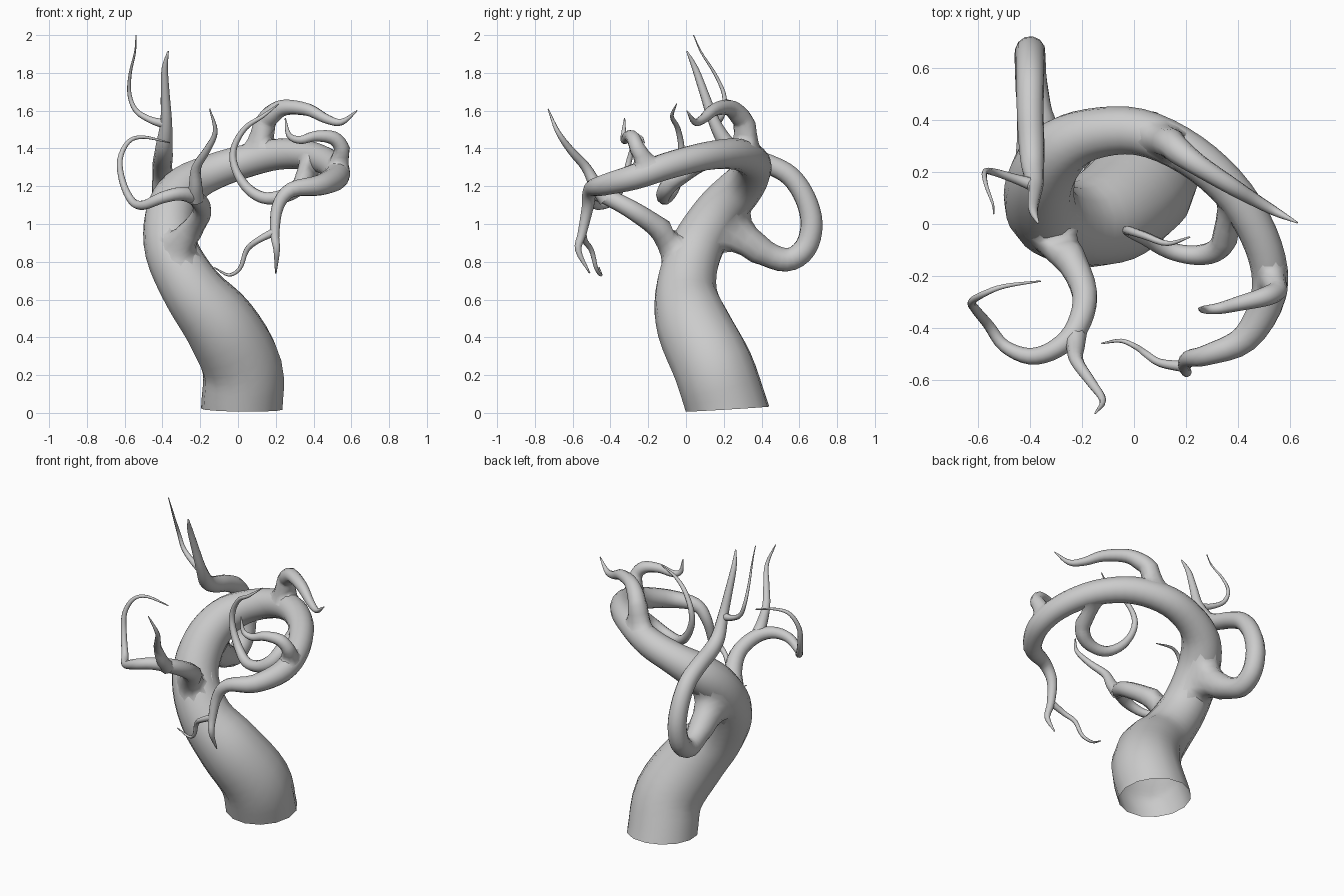
import bpy, bmesh, math
from mathutils import Vector
from mathutils.bvhtree import BVHTree

STEPS = 4


def spline(pts):
    """Catmull-Rom through (x, y, z, radius) points."""
    p = [Vector(q) for q in pts]
    p = [2 * p[0] - p[1]] + p + [2 * p[-1] - p[-2]]
    out = []
    for i in range(1, len(p) - 2):
        a, b, c, d = p[i - 1:i + 3]
        for s in range(STEPS):
            t = s / STEPS
            out.append(0.5 * (2 * b + (c - a) * t + (2 * a - 5 * b + 4 * c - d) * t * t
                              + (3 * b - a - 3 * c + d) * t ** 3))
    return out + [p[-2]]


def limb(name, pts, sides=10, flat_base=False, parent=None):
    """Tapering tube along a path; with a parent, its root is filleted onto that surface."""
    path = spline(pts)
    pos = [q.to_3d() for q in path]
    bm = bmesh.new()
    rings, u = [], None
    for i, c in enumerate(pos):
        tan = (pos[min(i + 1, len(pos) - 1)] - pos[max(i - 1, 0)]).normalized()
        if u is None:
            u = tan.orthogonal()
        u = (u - tan * u.dot(tan)).normalized()
        w = tan.cross(u)
        ring = []
        for k in range(sides):
            a = 2 * math.pi * k / sides
            co = c + (u * math.cos(a) + w * math.sin(a)) * max(path[i][3], 0.003)
            if flat_base and i < 3:
                # ease the lowest rings to a nearly level cut
                goal = c.z + (co.z - c.z) * (0.2 + 0.27 * i)
                co += tan * (goal - co.z) / tan.z
            ring.append(bm.verts.new(co))
        rings.append(ring)
    if parent:
        # concave fillet from the parent surface up to the second path point
        shrink = path[STEPS][3] / path[0][3]
        for k in range(sides):
            rim = rings[0][k].co.copy()
            p0 = parent.find_nearest(rim)[0]
            p1 = parent.find_nearest(pos[0].lerp(rim, shrink))[0]
            p2 = rings[STEPS][k].co
            for i in range(STEPS):
                t = i / STEPS
                rings[i][k].co = p0 * (1 - t) ** 2 + p1 * 2 * t * (1 - t) + p2 * t * t
    for r, s in zip(rings, rings[1:]):
        for k in range(sides):
            n = (k + 1) % sides
            bm.faces.new((r[k], r[n], s[n], s[k]))
    bm.faces.new(rings[-1])
    for f in bm.faces:
        f.smooth = True
    tree = BVHTree.FromBMesh(bm)
    me = bpy.data.meshes.new(name)
    bm.to_mesh(me)
    bm.free()
    ob = bpy.data.objects.new(name, me)
    bpy.context.collection.objects.link(ob)
    return tree


# Trunk: open at the base, curling over into the big arch and its drooping end
trunk = limb("trunk", [
    (.02, .22, .02, .216), (.022, .145, .24, .213), (-.09, .042, .46, .198),
    (-.24, .0, .65, .163), (-.35, .05, .86, .143), (-.36, .165, 1.05, .132),
    (-.295, .28, 1.18, .12), (-.17, .345, 1.26, .1), (.02, .355, 1.327, .09),
    (.22, .265, 1.37, .083), (.39, .11, 1.36, .076), (.5, -.09, 1.31, .072),
    (.52, -.27, 1.25, .068), (.43, -.44, 1.205, .055), (.28, -.505, 1.18, .04),
    (.21, -.52, 1.09, .032), (.195, -.55, .95, .024), (.205, -.57, .86, .017),
    (.2, -.51, .74, .004)], sides=14, flat_base=True)
limb("drooping_twig", [
    (.195, -.55, .96, .022), (.1, -.535, .91, .016), (.045, -.5, .86, .014),
    (.01, -.475, .765, .011), (-.05, -.45, .73, .008), (-.125, -.46, .77, .003)], sides=8)

# Back loop, rising to two tall tips
limb("back_loop", [
    (-.36, .23, .98, .17), (-.375, .385, .865, .078),
    (-.395, .53, .81, .064), (-.4, .63, .87, .061), (-.4, .665, 1.0, .059),
    (-.4, .63, 1.14, .056), (-.4, .55, 1.255, .054), (-.4, .43, 1.32, .052),
    (-.395, .31, 1.36, .05), (-.39, .22, 1.42, .044), (-.38, .15, 1.54, .031),
    (-.385, .1, 1.68, .024), (-.388, .05, 1.82, .017), (-.37, .005, 1.915, .004)],
    sides=12, parent=trunk)
limb("back_twig", [
    (-.385, .15, 1.53, .026), (-.46, .175, 1.55, .018), (-.54, .2, 1.6, .014),
    (-.575, .2, 1.69, .011), (-.57, .15, 1.8, .008), (-.545, .08, 1.91, .005),
    (-.54, .04, 2.0, .002)], sides=8)

# Branch rising from the top of the arch
limb("top_branch", [
    (.11, .32, 1.41, .11), (.14, .31, 1.525, .06), (.18, .275, 1.58, .052),
    (.25, .225, 1.617, .042), (.37, .15, 1.605, .034), (.47, .09, 1.555, .025),
    (.55, .045, 1.54, .017), (.63, .005, 1.6, .003)], parent=trunk)

# Curl hanging under the arch
limb("inner_curl", [
    (.375, .065, 1.315, .085), (.35, -.055, 1.24, .05), (.31, -.105, 1.185, .044),
    (.23, -.12, 1.145, .037), (.13, -.1, 1.14, .032), (.04, -.055, 1.2, .026),
    (-.02, -.03, 1.31, .02), (-.02, -.025, 1.41, .017), (.04, -.045, 1.51, .014),
    (.13, -.075, 1.57, .01), (.215, -.05, 1.635, .003)], parent=trunk)

# Hook at the outer end of the arch
limb("outer_hook", [
    (.53, -.21, 1.315, .075), (.55, -.255, 1.395, .043), (.505, -.28, 1.455, .037),
    (.41, -.305, 1.465, .029), (.33, -.325, 1.445, .022), (.27, -.33, 1.47, .015),
    (.25, -.325, 1.56, .003)], parent=trunk)

# Front branch, sweeping forward and round to the left
limb("front_branch", [
    (-.33, -.06, .86, .125), (-.25, -.13, .965, .064),
    (-.19, -.27, 1.065, .05), (-.22, -.4, 1.135, .044), (-.3, -.48, 1.16, .037),
    (-.4, -.51, 1.14, .032), (-.5, -.47, 1.1, .025), (-.56, -.39, 1.12, .021),
    (-.61, -.33, 1.22, .018), (-.625, -.3, 1.34, .015), (-.58, -.27, 1.435, .012),
    (-.5, -.24, 1.46, .009), (-.36, -.22, 1.43, .003)], parent=trunk)
limb("front_twig", [
    (-.225, -.42, 1.13, .045), (-.225, -.475, 1.2, .036), (-.22, -.53, 1.3, .026),
    (-.165, -.61, 1.39, .02), (-.12, -.68, 1.49, .013), (-.15, -.73, 1.61, .003)], sides=8)
